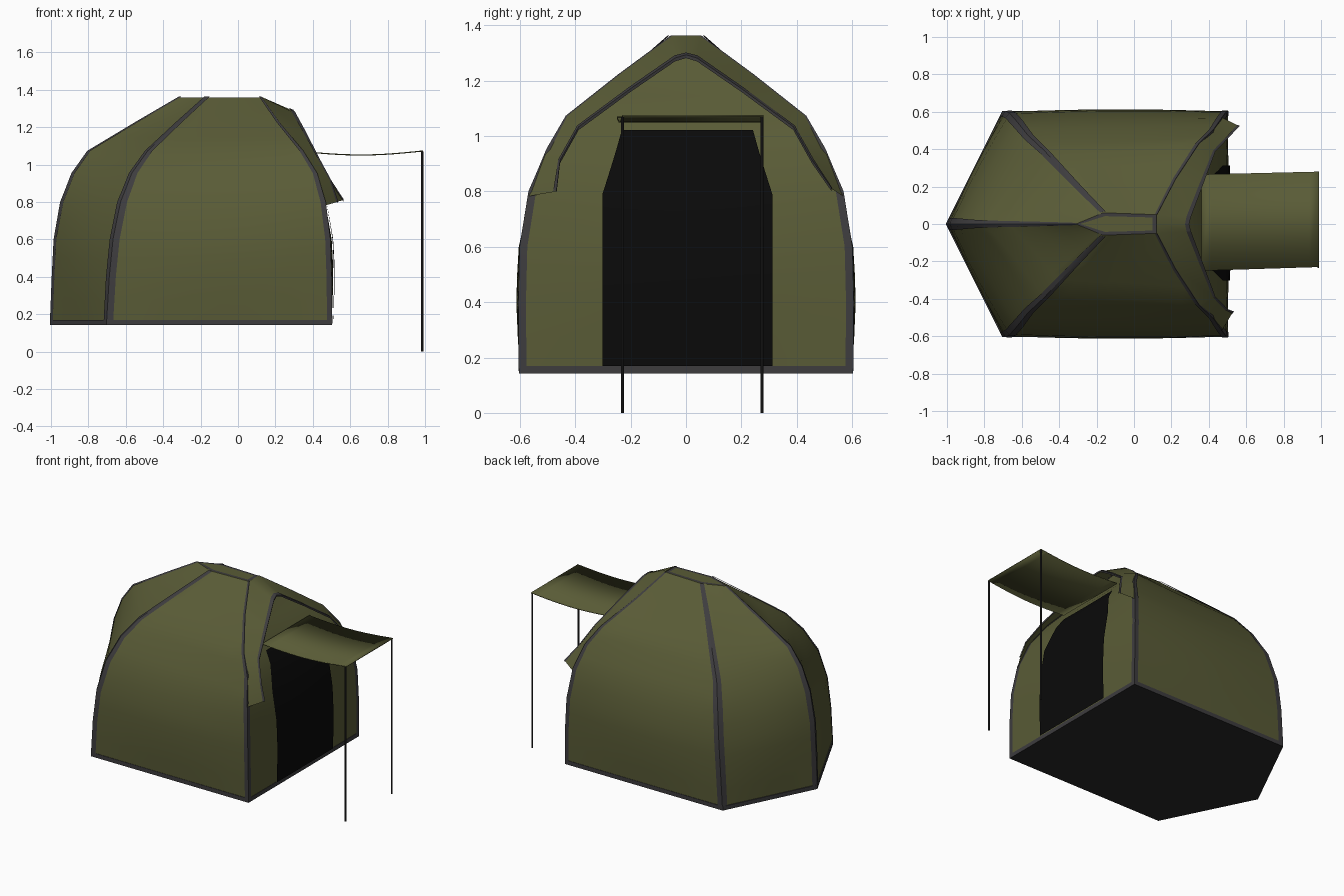
import bpy, bmesh
from math import sin, pi
from mathutils import Vector as V

if "Cube" in bpy.data.objects:
    bpy.data.objects.remove(bpy.data.objects["Cube"])


def material(name, rgb):
    m = bpy.data.materials.new(name)
    m.diffuse_color = (*rgb, 1)
    m.use_nodes = True
    m.node_tree.nodes["Principled BSDF"].inputs["Base Color"].default_value = m.diffuse_color
    return m


OLIVE = material("olive_canvas", (0.1, 0.105, 0.037))
TRIM = material("grey_trim", (0.047, 0.045, 0.048))
DARK = material("dark_floor", (0.02, 0.02, 0.02))
BLACK = material("black_opening", (0.003, 0.003, 0.003))

# Height, back rib x, side rib x and y, front rib x and y
LEVELS = [
    (0.15, -1.0, -0.70, 0.60, 0.50, 0.60),
    (0.40, -0.99, -0.685, 0.60, 0.497, 0.602),
    (0.60, -0.98, -0.665, 0.59, 0.49, 0.597),
    (0.80, -0.945, -0.625, 0.545, 0.465, 0.565),
    (0.95, -0.885, -0.565, 0.47, 0.42, 0.50),
    (1.07, -0.80, -0.48, 0.39, 0.345, 0.43),
    (1.22, -0.55, -0.32, 0.22, 0.22, 0.24),
    (1.36, -0.31, -0.165, 0.06, 0.12, 0.05),
]
ZS = [l[0] for l in LEVELS]
ZS = sorted(ZS + [(a + b) / 2 for a, b in zip(ZS, ZS[1:])])


def corners(z):
    for a, b in zip(LEVELS, LEVELS[1:]):
        if z <= b[0]:
            break
    k = (z - a[0]) / (b[0] - a[0])
    _, xb, xs, ys, xf, yf = [p + (q - p) * k for p, q in zip(a, b)]
    return [V((xb, 0, z)), V((xs, -ys, z)), V((xf, -yf, z)), V((xf, yf, z)), V((xs, ys, z))]


def surface(edge, t, z):
    """Point on a canvas panel: straight between ribs plus a soft billow."""
    c = corners(z)
    a, b = c[edge % 5], c[(edge + 1) % 5]
    d = (b - a).normalized()
    bulge = 0.013 * sin(pi * (z - 0.15) / 0.65) if z < 0.8 else -0.008 * sin(pi * (z - 0.8) / 0.56)
    return a.lerp(b, t) + V((d.y, -d.x, 0)) * bulge * sin(pi * t)


def build(name, verts, faces, mat, smooth=True, thickness=0):
    me = bpy.data.meshes.new(name)
    me.from_pydata([tuple(v) for v in verts], [], faces)
    bm = bmesh.new()
    bm.from_mesh(me)
    bmesh.ops.recalc_face_normals(bm, faces=bm.faces)
    bm.to_mesh(me)
    bm.free()
    me.materials.append(mat)
    ob = bpy.data.objects.new(name, me)
    bpy.context.collection.objects.link(ob)
    if thickness:
        s = ob.modifiers.new("thickness", "SOLIDIFY")
        s.thickness = thickness
        s.offset = 0
    if smooth:
        bpy.ops.object.select_all(action="DESELECT")
        ob.select_set(True)
        bpy.context.view_layer.objects.active = ob
        bpy.ops.object.shade_smooth_by_angle(angle=0.5)
    return ob


def grid(name, rows, mat, closed=False, cap=False, **kw):
    n = len(rows[0])
    verts = [v for r in rows for v in r]
    faces = [(i * n + j, i * n + (j + 1) % n, (i + 1) * n + (j + 1) % n, (i + 1) * n + j)
             for i in range(len(rows) - 1) for j in range(n if closed else n - 1)]
    if cap:
        faces.append(tuple(range((len(rows) - 1) * n, len(rows) * n)))
    return build(name, verts, faces, mat, **kw)


# Canvas shell, five panels and a flat crown
N = 8
grid("tent_canvas", [[surface(e, k / N, z) for e in range(5) for k in range(N)] for z in ZS],
     OLIVE, closed=True, cap=True)

# Trim strips folded over each rib
for e in range(5):
    rows = []
    for z in ZS:
        c = corners(z)
        p, prev, nxt = c[e], c[e - 1], c[(e + 1) % 5]
        w = 0.035 if z < 0.8 else 0.035 - 0.02 * (z - 0.8) / 0.56
        if e in (2, 3):
            w *= 0.8
        out = -((prev - p).normalized() + (nxt - p).normalized()).normalized() * 0.006
        out.z = 0.001 if z < 0.9 else 0.004
        rows.append([surface(e - 1, 1 - w / (p - prev).length, z) + out, p + out,
                     surface(e, w / (p - nxt).length, z) + out])
    grid(f"rib_trim_{e + 1}", rows, TRIM)

# Crown trim ring
crown = [p + V((0, 0, 0.003)) for p in corners(1.36)]
inner = [V((-0.08 + (p.x + 0.08) * 0.9, p.y * 0.7, p.z)) for p in crown]
grid("crown_trim", [crown, inner], TRIM, closed=True, smooth=False)

# Base band and floor
base = corners(0.15)
ring = lambda z, s: [V((p.x * s, p.y * s, z)) for p in base]
grid("base_trim", [ring(0.17, 0.99), ring(0.17, 1.006), ring(0.142, 1.006)], TRIM, closed=True, smooth=False)
build("floor", ring(0.142, 1.006), [(0, 1, 2, 3, 4)], DARK, smooth=False)

# Door opening following the front wall
rows = []
for z, w in ((0.17, 0.307), (0.275, 0.307), (0.4, 0.307), (0.5, 0.307), (0.6, 0.307), (0.7, 0.307),
             (0.79, 0.307), (0.875, 0.28), (0.95, 0.257), (1.022, 0.237)):
    half = corners(z)[3].y
    ys = [0.005 + w * (k / 4 - 1) for k in range(9)]
    rows.append([surface(2, (y + half) / (2 * half), z) + V((0.008, 0, 0)) for y in ys])
grid("door_opening", rows, BLACK)


# Hood over the doorway, from the front ribs to a projecting edge
def hood_side(s, tip):
    cols = [(0.78, tip), (0.93, (0.495, 0.455, 0.91)), (1.07, (0.43, 0.388, 1.03)),
            (1.22, (0.36, 0.2, 1.168)), (1.36, (0.30, 0.04, 1.278))]
    out = []
    for z, (x, y, h) in cols:
        p = corners(z)[3]
        out.append((V((p.x, s * p.y, z)), V((x, s * y, h))))
    return out


hood = (hood_side(1, (0.56, 0.525, 0.81)) + [(V((0.12, 0, 1.36)), V((0.29, 0, 1.29)))]
        + hood_side(-1, (0.53, 0.468, 0.80))[::-1])
lift = V((0.004, 0, 0.003))
grid("door_hood", [[a + lift for a, b in hood], [b for a, b in hood]], OLIVE)
grid("hood_trim", [[b.lerp(a, 0.12) + V((0.003, 0, 0.004)) for a, b in hood],
                   [b + V((0.005, 0, 0.004)) for a, b in hood],
                   [b + V((0.004, 0, -0.008)) for a, b in hood]], TRIM, smooth=False)

# Sagging awning
rows = []
for i in range(13):
    k = i / 12
    x = 0.36 + 0.63 * k
    z = 1.073 - 0.005 * (1 - k) - 0.019 * sin(pi * k)
    rows.append([V((x, -0.25 + 0.02 * k, z)), V((x, 0.265 + 0.015 * k, z))])
grid("awning", rows, OLIVE, thickness=0.006)

# Awning poles
for side, y in (("left", -0.23), ("right", 0.275)):
    bpy.ops.mesh.primitive_cylinder_add(vertices=8, radius=0.0055, depth=1.07, location=(0.985, y, 0.535))
    pole = bpy.context.object
    pole.name = f"awning_pole_{side}"
    pole.data.materials.append(DARK)
    bpy.ops.object.shade_smooth_by_angle()
